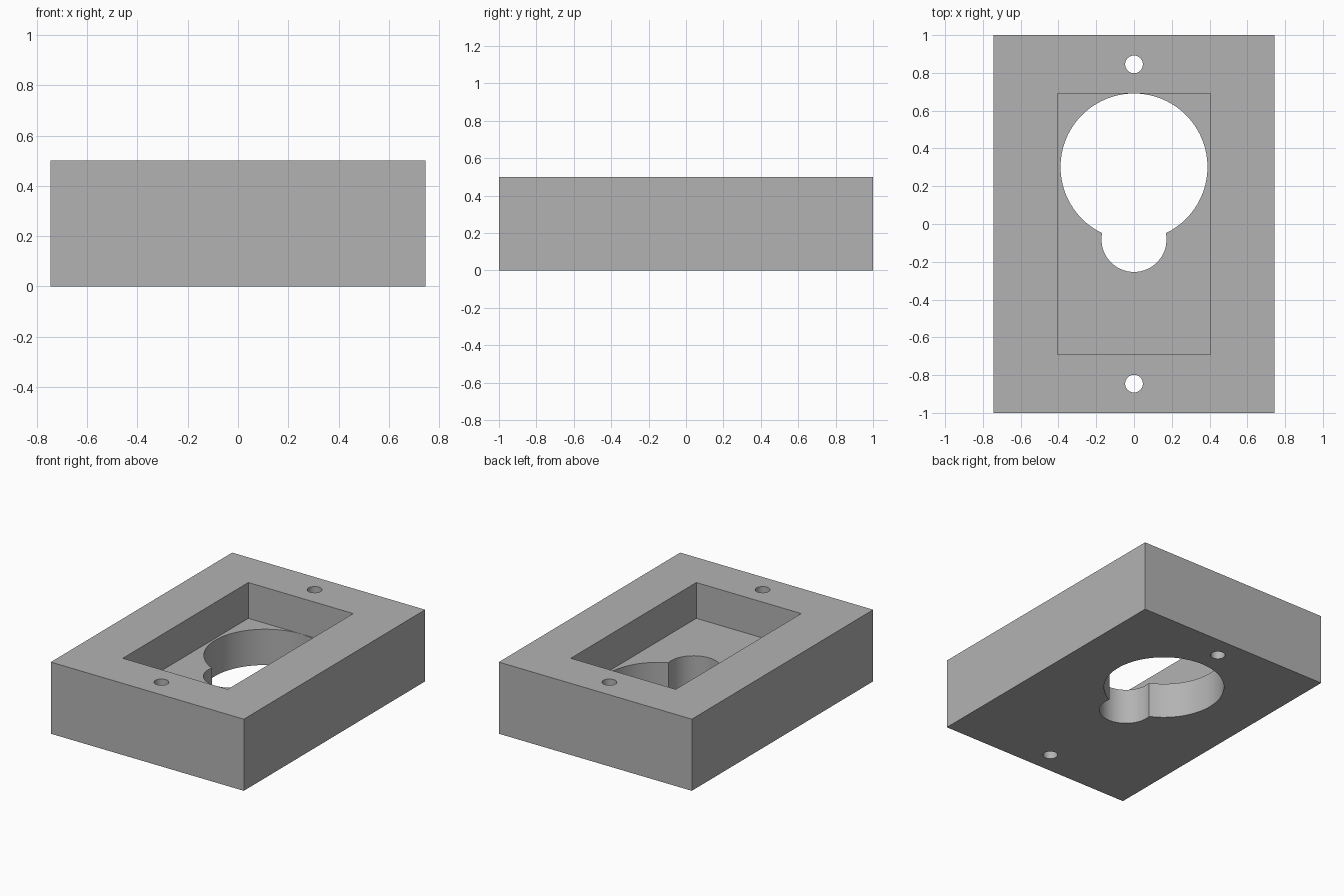
import bpy
import math

cube = bpy.data.objects.get("Cube")
if cube:
    bpy.data.objects.remove(cube, do_unlink=True)

HEIGHT = 0.5
FLOOR = 0.25

grey = bpy.data.materials.new("plain grey")
grey.use_nodes = True
colour = (0.45, 0.45, 0.45, 1)
grey.diffuse_color = colour
grey.node_tree.nodes["Principled BSDF"].inputs["Base Color"].default_value = colour


def box(name, width, length, bottom, top):
    bpy.ops.mesh.primitive_cube_add(size=1, location=(0, 0, (bottom + top) / 2))
    obj = bpy.context.object
    obj.name = name
    obj.scale = (width, length, top - bottom)
    bpy.ops.object.transform_apply(location=True, rotation=False, scale=True)
    obj.data.materials.append(grey)
    return obj


def cylinder(name, y, radius, bottom, top, sides):
    bpy.ops.mesh.primitive_cylinder_add(
        vertices=sides, radius=radius, depth=top - bottom,
        location=(0, y, (bottom + top) / 2))
    obj = bpy.context.object
    obj.name = name
    obj.data.materials.append(grey)
    return obj


def cut(target, cutter):
    cutter.hide_render = True
    bpy.context.view_layer.objects.active = target
    mod = target.modifiers.new(cutter.name, "BOOLEAN")
    mod.operation = "DIFFERENCE"
    mod.solver = "EXACT"
    mod.object = cutter
    bpy.ops.object.modifier_apply(modifier=mod.name)
    bpy.data.objects.remove(cutter, do_unlink=True)


# Solid block
block = box("mounting_block", 1.49, 2.0, 0, HEIGHT)

# Rectangular pocket in the top
cut(block, box("pocket", 0.81, 1.384, FLOOR, HEIGHT + 0.1))

# Keyhole opening through the pocket floor
cut(block, cylinder("large_opening", 0.302, 0.389, -0.1, FLOOR + 0.1, 96))
cut(block, cylinder("small_opening", -0.082, 0.172, -0.1, FLOOR + 0.1, 64))

# Screw holes at both ends
for side in (-1, 1):
    cut(block, cylinder("screw_hole", side * 0.845, 0.047, -0.1, HEIGHT + 0.1, 32))

# Smooth the hole walls, keep the edges crisp
bpy.ops.object.select_all(action="DESELECT")
block.select_set(True)
bpy.context.view_layer.objects.active = block
bpy.ops.object.shade_smooth_by_angle(angle=math.radians(30))
